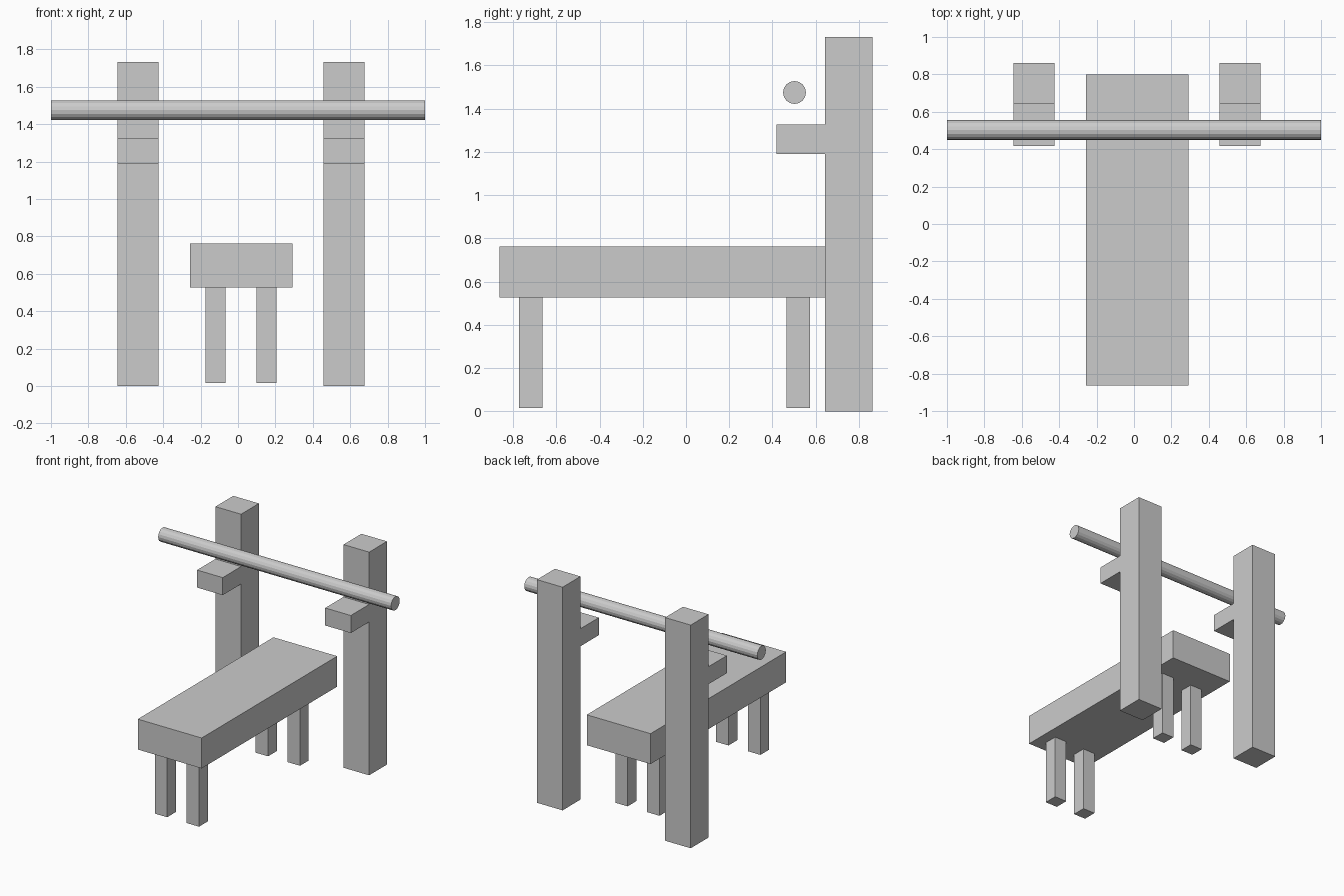
import bpy, bmesh
from math import pi

if "Cube" in bpy.data.objects:
    bpy.data.objects.remove(bpy.data.objects["Cube"])

CX = 0.016  # symmetry plane of bench and rack


def extrude_profile(name, profile, x0, x1):
    """Extrude a (y, z) outline along x."""
    bm = bmesh.new()
    face = bm.faces.new([bm.verts.new((x0, y, z)) for y, z in profile])
    res = bmesh.ops.extrude_face_region(bm, geom=[face])
    verts = [v for v in res["geom"] if isinstance(v, bmesh.types.BMVert)]
    bmesh.ops.translate(bm, verts=verts, vec=(x1 - x0, 0, 0))
    bmesh.ops.recalc_face_normals(bm, faces=bm.faces[:])
    mesh = bpy.data.meshes.new(name)
    bm.to_mesh(mesh)
    bm.free()
    obj = bpy.data.objects.new(name, mesh)
    bpy.context.collection.objects.link(obj)
    return obj


def box(name, x, y, z):
    profile = [(y[0], z[0]), (y[1], z[0]), (y[1], z[1]), (y[0], z[1])]
    return extrude_profile(name, profile, x[0], x[1])


# Padded bench top
box("bench_top", (-0.256, 0.292), (-0.863, 0.80), (0.526, 0.762))

# Upright posts with forward bar rests
post = [(0.643, 0), (0.862, 0), (0.862, 1.732), (0.643, 1.732),
        (0.643, 1.326), (0.418, 1.326), (0.418, 1.19), (0.643, 1.19)]

for side, s in (("left", -1), ("right", 1)):
    xs = sorted((CX + s * 0.44, CX + s * 0.66))
    extrude_profile(f"{side}_rack_post", post, *xs)
    # Bench legs
    xs = sorted((CX + s * 0.084, CX + s * 0.19))
    box(f"{side}_front_leg", xs, (-0.772, -0.664), (0.016, 0.526))
    box(f"{side}_back_leg", xs, (0.466, 0.573), (0.016, 0.526))

# Lifting bar
bpy.ops.mesh.primitive_cylinder_add(vertices=16, radius=0.053, depth=2,
                                    location=(0, 0.502, 1.475),
                                    rotation=(0, pi / 2, 0))
bpy.context.object.name = "lifting_bar"
